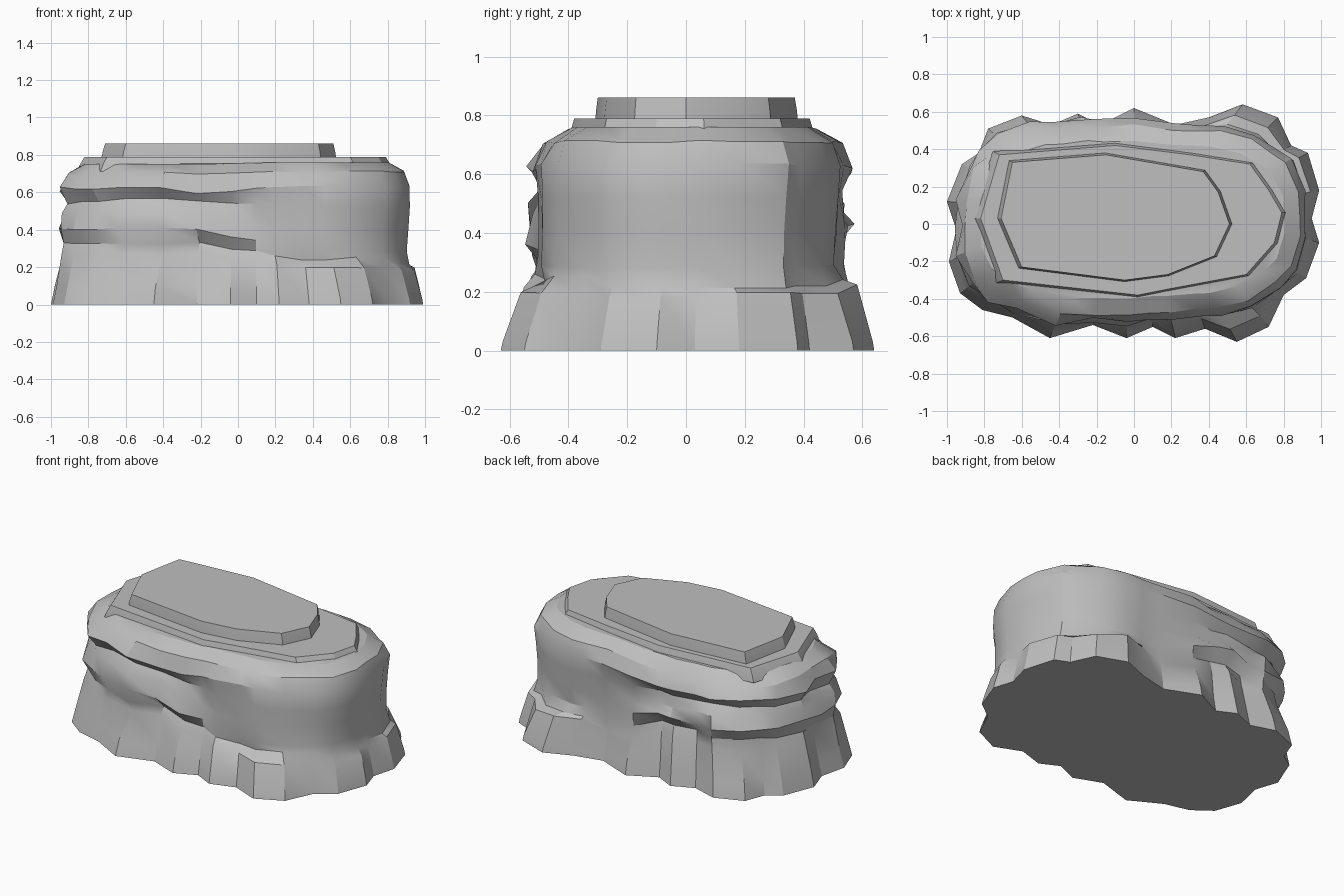
import bpy, bmesh, math, random

random.seed(7)
cube = bpy.data.objects.get("Cube")
if cube:
    bpy.data.objects.remove(cube, do_unlink=True)

stone = bpy.data.materials.new("grey stone")
stone.use_nodes = True
grey = (0.52, 0.52, 0.52, 1)
stone.diffuse_color = grey
bsdf = stone.node_tree.nodes["Principled BSDF"]
bsdf.inputs["Base Color"].default_value = grey
bsdf.inputs["Roughness"].default_value = 0.9

HALF_X, HALF_Y, SQUARENESS = 0.975, 0.575, 2.9


def lerp(a, b, t):
    return a + (b - a) * t


def loft(name, rings, angle):
    """Skin a stack of closed rings and cap both ends."""
    bm = bmesh.new()
    loops = [[bm.verts.new(p) for p in ring] for ring in rings]
    n = len(rings[0])
    for low, high in zip(loops, loops[1:]):
        for i in range(n):
            j = (i + 1) % n
            bm.faces.new((low[i], low[j], high[j], high[i]))
    bm.faces.new(loops[0])
    bm.faces.new(loops[-1])
    bmesh.ops.recalc_face_normals(bm, faces=bm.faces)
    mesh = bpy.data.meshes.new(name)
    bm.to_mesh(mesh)
    bm.free()
    mesh.materials.append(stone)
    obj = bpy.data.objects.new(name, mesh)
    bpy.context.collection.objects.link(obj)
    bpy.ops.object.select_all(action='DESELECT')
    obj.select_set(True)
    bpy.context.view_layer.objects.active = obj
    bpy.ops.object.shade_smooth_by_angle(angle=math.radians(angle))
    return obj


def smooth_outline(x, y):
    """Point on the rounded body outline in the direction of (x, y)."""
    k = (abs(x / HALF_X) ** SQUARENESS + abs(y / HALF_Y) ** SQUARENESS) ** (-1 / SQUARENESS)
    return x * k, y * k


# Lobed footprint of the rock
footprint = [
    (.99, -.1), (.92, -.29), (.8, -.38), (.72, -.55), (.55, -.63), (.38, -.56),
    (.22, -.61), (.1, -.55), (-.04, -.61), (-.22, -.54), (-.45, -.61), (-.65, -.5),
    (-.81, -.46), (-.93, -.37), (-.99, -.2), (-.95, -.03), (-1, .12), (-.92, .32),
    (-.83, .38), (-.78, .51), (-.6, .58), (-.44, .53), (-.3, .59), (-.18, .53),
    (0, .62), (.22, .53), (.4, .57), (.58, .64), (.77, .57), (.84, .42),
    (.93, .38), (.99, .18), (.95, .03)]

# Profiles of (height, inset, lobe strength): smooth wall and layered strata
wall = [(0, 0, 1), (.03, .005, 1), (.2, .045, .8), (.235, .075, .4), (.29, .07, .2),
        (.4, .065, .15), (.52, .06, .15), (.63, .055, .15), (.71, .09, .15), (.76, .17, .1)]
strata = [(0, 0, 1), (.1, .02, 1), (.28, .055, .6), (.34, .065, .5), (.42, .025, .45),
          (.49, .045, .45), (.55, .08, .4), (.61, .03, .4), (.69, .07, .35), (.75, .15, .2)]

# Rock body, leaning slightly back towards the top
LEAN = 0.03
rings = []
last = len(wall) - 1
for row, (w, s) in enumerate(zip(wall, strata)):
    ring = []
    block = 0
    for i, (x, y) in enumerate(footprint):
        t = min(max((0.25 - x) / 0.45, 0), 1)
        z, inset, lobes = (lerp(a, b, t) for a, b in zip(w, s))
        sx, sy = smooth_outline(x, y)
        px, py = lerp(sx, x, lobes), lerp(sy, y, lobes)
        if i % 2 == 0:
            block = random.uniform(-1, 1)
        if 1 < row < last:
            rough = lerp(0.006, 0.02, t)
            if row == 3:
                rough = 0.022
            inset += random.uniform(-rough, rough)
            z += block * (0.025 if row in (2, 3) else rough)
        ring.append((px * (1 - inset / HALF_X), py * (1 - inset / HALF_Y) + LEAN * z, z))
    rings.append(ring)
loft("rock_body", rings, 28)


# Flat slabs on top
def slab(name, outline, bottom, top, flare):
    rings = [[(x * k, y * k, z) for x, y in outline]
             for k, z in ((1 + flare, bottom), (1 + flare * 0.6, lerp(bottom, top, 0.5)), (1, top))]
    return loft(name, rings, 20)


slab("lower_slab", [
    (-.72, .37), (-.1, .42), (.3, .37), (.62, .32), (.72, .18), (.79, .06), (.75, -.1),
    (.6, -.27), (.17, -.35), (.02, -.38), (-.7, -.3), (-.82, .03)], .71, .79, .05)
slab("upper_slab", [
    (-.65, .33), (-.15, .37), (.37, .28), (.45, .17), (.51, 0), (.43, -.17),
    (.18, -.27), (-.05, -.3), (-.6, -.23), (-.71, .03)], .78, .86, .03)
